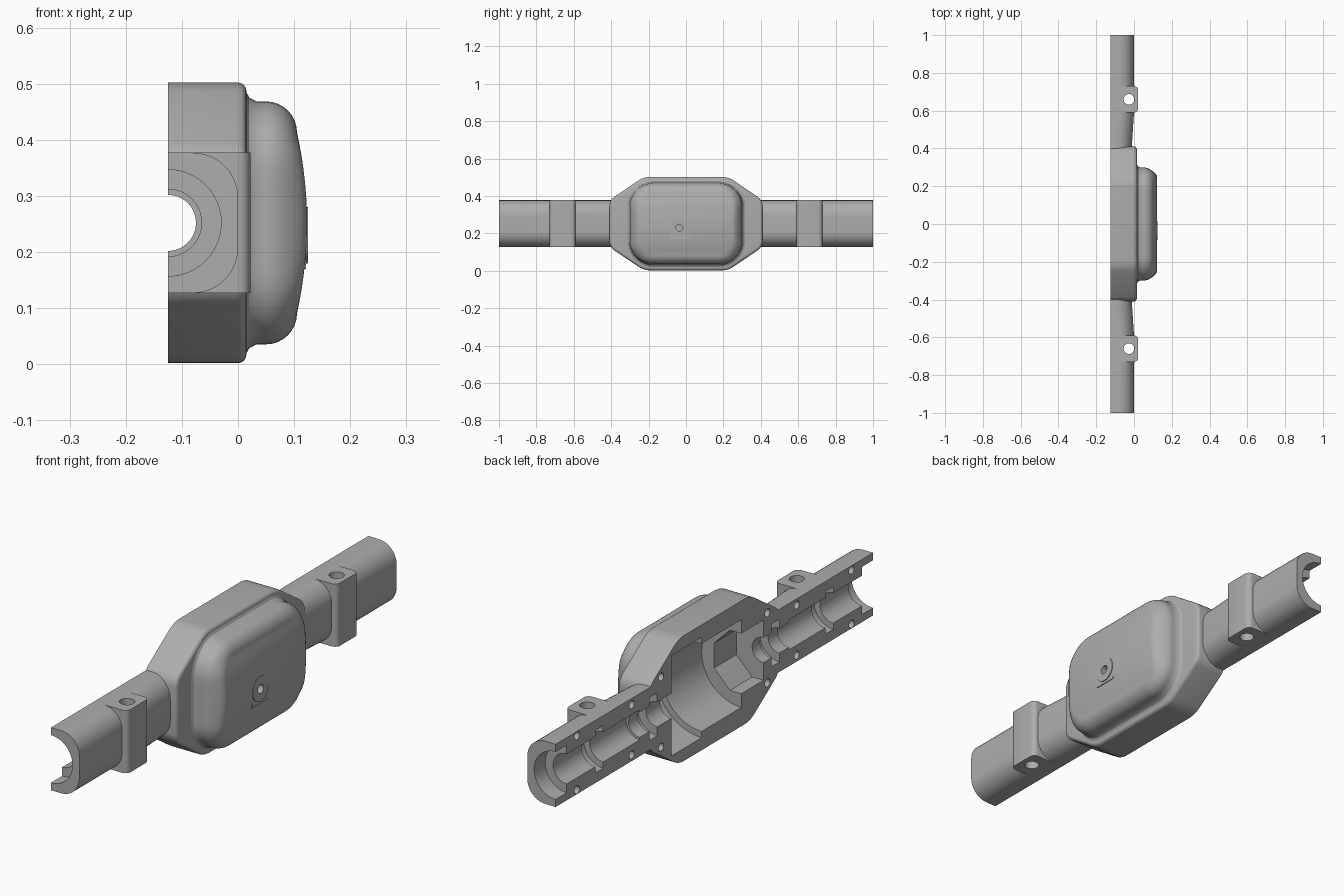
import bpy, bmesh
from math import sin, cos, pi, radians
from mathutils import Matrix, Vector

if "Cube" in bpy.data.objects:
    bpy.data.objects.remove(bpy.data.objects["Cube"])

CUT_X, AXIS_Z = -0.125, 0.252      # split plane and shaft axis height

metal = bpy.data.materials.new("cast_grey")
metal.use_nodes = True
GREY = (0.42, 0.42, 0.42, 1)
metal.diffuse_color = GREY
metal.node_tree.nodes["Principled BSDF"].inputs["Base Color"].default_value = GREY


def finish(name, bm):
    bmesh.ops.recalc_face_normals(bm, faces=bm.faces)
    mesh = bpy.data.meshes.new(name)
    bm.to_mesh(mesh)
    bm.free()
    mesh.materials.append(metal)
    obj = bpy.data.objects.new(name, mesh)
    bpy.context.scene.collection.objects.link(obj)
    return obj


def loft(bm, rings, caps=True):
    """Skin a list of equal-length point rings."""
    loops = [[bm.verts.new(p) for p in ring] for ring in rings]
    for a, b in zip(loops, loops[1:]):
        for i in range(len(a)):
            j = (i + 1) % len(a)
            bm.faces.new((a[i], a[j], b[j], b[i]))
    if caps:
        bm.faces.new(loops[0])
        bm.faces.new(loops[-1])
    return loops


def cylinder(bm, centre, radius, length, axis, sides=32, spin=0):
    turn = {'X': Matrix.Rotation(pi / 2, 4, 'Y'), 'Y': Matrix.Rotation(pi / 2, 4, 'X'),
            'Z': Matrix.Identity(4)}[axis]
    place = Matrix.Translation(centre) @ turn @ Matrix.Rotation(spin, 4, 'Z')
    bmesh.ops.create_cone(bm, cap_ends=True, segments=sides, radius1=radius,
                          radius2=radius, depth=length, matrix=place)


def box(bm, lo, hi):
    lo, hi = Vector(lo), Vector(hi)
    place = Matrix.Translation((lo + hi) / 2) @ Matrix.Diagonal((*(hi - lo), 1))
    return bmesh.ops.create_cube(bm, size=1, matrix=place)["verts"]


def bevel(bm, test, width, segments):
    edges = [e for e in bm.edges if test(*(v.co for v in e.verts))]
    bmesh.ops.bevel(bm, geom=edges, offset=width, segments=segments,
                    profile=0.5, affect='EDGES')


# Shaft tubes: flat-backed rounded section, slightly waisted beside the body
def tube_ring(y, x_max, half=0.125, radius=0.08, steps=10):
    arc = [(x_max - radius + radius * sin(a), half - radius + radius * cos(a))
           for a in (i * pi / 2 / steps for i in range(steps + 1))]
    side = [(CUT_X, half)] + arc
    outline = side + [(x, -z) for x, z in reversed(side)]
    return [(x, y, AXIS_Z + z) for x, z in outline]


parts = []
for label, s in (("front", -1), ("back", 1)):
    bm = bmesh.new()
    loft(bm, [tube_ring(s * y, x) for y, x in ((0.39, -0.013), (0.59, 0), (1, 0))])
    parts.append(finish(label + "_shaft_tube", bm))

    # Mounting lug wrapped over the tube
    bm = bmesh.new()
    y0, y1 = sorted((s * 0.59, s * 0.73))
    box(bm, (-0.1, y0, AXIS_Z - 0.125), (0.022, y1, AXIS_Z + 0.125))
    bevel(bm, lambda a, b: a.x > 0 and b.x > 0 and abs(a.z - b.z) > 0.1, 0.022, 5)
    parts.append(finish(label + "_mounting_lug", bm))

# Eight-sided central body with softened outer rim
bm = bmesh.new()
quarter = [(0.41, 0.125), (0.225, 0.25)]
outline = (quarter + [(-y, z) for y, z in reversed(quarter)]
           + [(-y, -z) for y, z in quarter] + [(y, -z) for y, z in reversed(quarter)])
loft(bm, [[(x, y, AXIS_Z + z) for y, z in outline] for x in (CUT_X, 0.015)])
bevel(bm, lambda a, b: abs(a.x - b.x) > 0.1, 0.03, 4)
bevel(bm, lambda a, b: a.x > 0 and b.x > 0, 0.015, 4)
parts.append(finish("central_body", bm))


# Domed cover: rounded rectangle rings, closed by strips that crown along z
def cover_ring(x, inset, crown):
    hy, hz, r = 0.3 - inset, 0.2165 - inset, max(0.125 - inset, 0.03)
    arc = [(hy - r + r * sin(a), hz - r + r * cos(a))
           for a in (i * pi / 18 for i in range(10))]
    straight = hz - r
    mid = [(hy, straight * (1 - i / 4)) for i in range(1, 8)]
    half = arc + mid + [(y, -z) for y, z in reversed(arc)]
    ring = half + [(-y, z) for y, z in reversed(half)]
    return [(x + crown * 0.018 * max(0, 1 - (z / 0.1615) ** 2), y, AXIS_Z + z)
            for y, z in ring]


bm = bmesh.new()
profile = [(0, -0.016, 0), (0.015, -0.016, 0), (0.02, -0.007, 0), (0.033, 0, 0), (0.05, 0, 0)]
for i in range(1, 9):
    a = i * pi / 16
    profile.append((0.05 + 0.055 * sin(a), 0.055 * (1 - cos(a)), sin(a) ** 4))
loops = loft(bm, [cover_ring(*p) for p in profile], caps=False)
bm.faces.new(loops[0])
top = loops[-1]
for i in range(len(top) // 2 - 1):
    bm.faces.new((top[i], top[i + 1], top[-2 - i], top[-1 - i]))
parts.append(finish("domed_cover", bm))

# Filler boss with its short skirt
PLUG_Y, PLUG_Z = -0.035, 0.23
bm = bmesh.new()
cylinder(bm, (0.105, PLUG_Y, PLUG_Z), 0.05, 0.04, 'X')
boss = finish("filler_boss", bm)
bm = bmesh.new()
box(bm, (0.09, PLUG_Y - 0.05, 0.17), (0.1215, PLUG_Y + 0.05, PLUG_Z))
skirt = finish("filler_skirt", bm)

# Cutter: stepped bore turned about the shaft axis
bm = bmesh.new()
half_bore = [(1.05, 0.095), (0.93, 0.095), (0.93, 0.06), (0.75, 0.06), (0.75, 0.085),
             (0.70, 0.085), (0.70, 0.06), (0.47, 0.06), (0.47, 0.05), (0.41, 0.05),
             (0.41, 0.085), (0.36, 0.085), (0.36, 0.05)]
chamber = [(0.27, 0.05), (0.27, 0.2), (0.08, 0.2), (0.08, 0.175), (-0.17, 0.175), (-0.17, 0.05)]
steps = half_bore + chamber + [(-y, r) for y, r in reversed(half_bore)]
turn = [i * 2 * pi / 64 for i in range(64)]
loft(bm, [[(CUT_X + r * cos(a), y, AXIS_Z + r * sin(a)) for a in turn] for y, r in steps])
bore = finish("bore_cutter", bm)

# Cutter: eight-sided pocket beside the chamber
bm = bmesh.new()
cylinder(bm, (CUT_X, -0.22, AXIS_Z), 0.13, 0.18, 'Y', 8, pi / 8)
pocket = finish("pocket_cutter", bm)

# Cutter: blind bolt holes on the split face
bm = bmesh.new()
for y, z in ((0.865, 0.108), (0.52, 0.1), (0.335, 0.14)):
    for sy in (-1, 1):
        for sz in (-1, 1):
            cylinder(bm, (CUT_X, sy * y, AXIS_Z + sz * z), 0.016, 0.08, 'X', 16)
bolts = finish("bolt_cutter", bm)

# Cutter: vertical lug holes
bm = bmesh.new()
for s in (-1, 1):
    cylinder(bm, (-0.027, s * 0.66, AXIS_Z), 0.028, 0.6, 'Z', 24)
lug_holes = finish("lug_hole_cutter", bm)

# Cutter: filler hole
bm = bmesh.new()
cylinder(bm, (0.12, PLUG_Y, PLUG_Z), 0.018, 0.05, 'X', 20)
filler = finish("filler_cutter", bm)

cutters = [bore, pocket, bolts, lug_holes, filler]
jobs = [(p, [bore, bolts, lug_holes]) for p in parts[:4]]
jobs += [(parts[4], [bore, pocket, bolts]), (parts[5], [bore, filler]),
         (boss, [filler]), (skirt, [filler])]
for part, tools in jobs:
    bpy.context.view_layer.objects.active = part
    for tool in tools:
        mod = part.modifiers.new(tool.name, 'BOOLEAN')
        mod.operation, mod.solver, mod.object = 'DIFFERENCE', 'EXACT', tool
        bpy.ops.object.modifier_apply(modifier=mod.name)
for tool in cutters:
    bpy.data.objects.remove(tool)

# Smooth curved surfaces, keep machined edges sharp
bpy.ops.object.select_all(action='DESELECT')
for part, _ in jobs:
    part.select_set(True)
bpy.ops.object.shade_smooth_by_angle(angle=radians(30))
